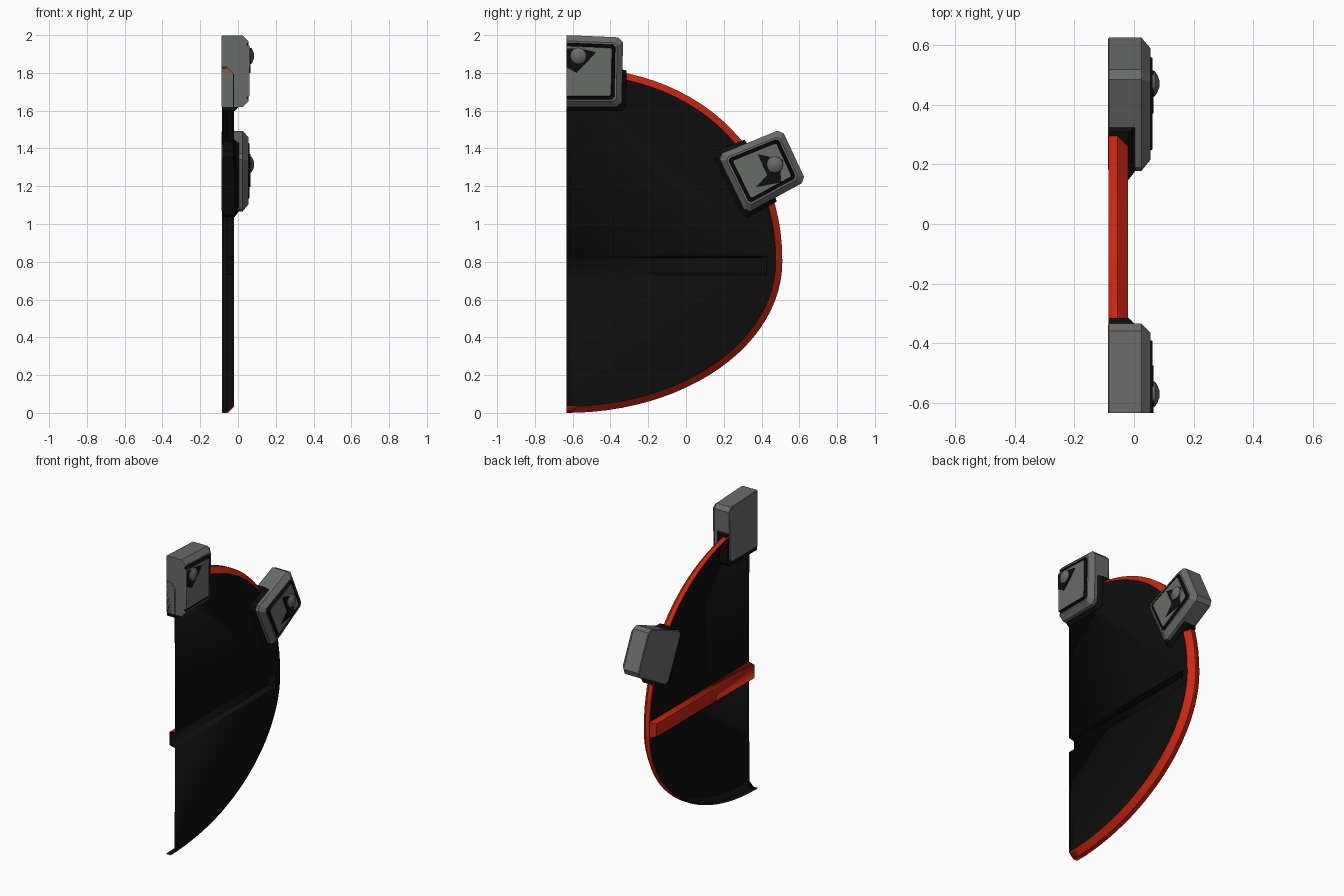
import bpy, bmesh, math
from mathutils import Vector

if "Cube" in bpy.data.objects:
    bpy.data.objects.remove(bpy.data.objects["Cube"])


def material(name, color):
    m = bpy.data.materials.new(name)
    m.use_nodes = True
    m.diffuse_color = (*color, 1)
    m.node_tree.nodes["Principled BSDF"].inputs["Base Color"].default_value = (*color, 1)
    return m


BLACK = material("matte black", (0.004, 0.004, 0.004))
RED = material("red trim", (0.6, 0.02, 0.006))
GREY = material("housing grey", (0.14, 0.146, 0.14))
CUT = -0.633      # open side of the half shell
MID = 0.8         # height of the widest point


def make_object(name, bm, mats):
    mesh = bpy.data.meshes.new(name)
    bm.to_mesh(mesh)
    bm.free()
    for m in mats:
        mesh.materials.append(m)
    ob = bpy.data.objects.new(name, mesh)
    bpy.context.collection.objects.link(ob)
    return ob


def smooth(ob, angle=30):
    bpy.ops.object.select_all(action='DESELECT')
    ob.select_set(True)
    bpy.context.view_layer.objects.active = ob
    bpy.ops.object.shade_smooth_by_angle(angle=math.radians(angle))


def outline(d, n=48):
    """Shell outline from bottom to top, moved inward by d."""
    pts = []
    for i in range(n + 1):
        a = math.pi * (i / n - 0.5)
        c, s = max(math.cos(a), 0), math.sin(a)
        e = 2 / 2.15 if s > 0 else 1
        h = (1.03 if s > 0 else MID) - d
        pts.append((CUT + (1.143 - d) * c ** e, MID + h * math.copysign(abs(s) ** e, s)))
    return pts


def inset(corners, d):
    """Offset a counterclockwise convex polygon inward, then clip its corners."""
    n = len(corners)
    v = [Vector(c) for c in corners]
    sharp = []
    for i in range(n):
        a, b = (v[i] - v[i - 1]).normalized(), (v[(i + 1) % n] - v[i]).normalized()
        na, nb = Vector((-a.y, a.x)), Vector((-b.y, b.x))
        sharp.append(v[i] + (na + nb) * d / (1 + na.dot(nb)))
    clip = max(0.025 - 0.3 * max(d, 0), 0.008)
    out = []
    for i in range(n):
        for j in (i - 1, (i + 1) % n):
            out.append(sharp[i] + (sharp[j] - sharp[i]).normalized() * clip)
    return out


def loft(name, rings, mats, indices=None, cut=False):
    """Closed solid through rings of (x, points); indices colour each band and the end."""
    bm = bmesh.new()
    loops = [[bm.verts.new((x, p[0], p[1])) for p in pts] for x, pts in rings]
    indices = indices or [0] * len(rings)
    n = len(loops[0])
    for lo, hi, mi in zip(loops, loops[1:], indices):
        for i in range(n):
            j = (i + 1) % n
            bm.faces.new((lo[i], lo[j], hi[j], hi[i])).material_index = mi
    bm.faces.new(loops[0][::-1])
    bm.faces.new(loops[-1]).material_index = indices[-1]
    if cut:
        res = bmesh.ops.bisect_plane(bm, geom=bm.verts[:] + bm.edges[:] + bm.faces[:],
                                     plane_co=(0, CUT, 0), plane_no=(0, -1, 0), clear_outer=True)
        edges = [e for e in res["geom_cut"] if isinstance(e, bmesh.types.BMEdge)]
        bmesh.ops.edgeloop_fill(bm, edges=edges)
    bmesh.ops.recalc_face_normals(bm, faces=bm.faces[:])
    return make_object(name, bm, mats)


# Shell: flat panel with a chamfered outer rim and a pressed channel
bm = bmesh.new()
rings = [[bm.verts.new((x, y, z)) for y, z in outline(d)]
         for x, d in ((-0.02, 0.035), (-0.055, 0), (-0.085, 0))]
bm.faces.new(rings[0])
for a, b in zip(rings, rings[1:]):
    for i in range(len(a) - 1):
        bm.faces.new((a[i + 1], a[i], b[i], b[i + 1])).material_index = 2
for co, no in (((0, 0, 0.73), (0, 0, 1)), ((0, 0, 0.83), (0, 0, 1))):
    bmesh.ops.bisect_plane(bm, geom=bm.verts[:] + bm.edges[:] + bm.faces[:], plane_co=co, plane_no=no)


def channel_faces():
    return [f for f in bm.faces if f.material_index == 0
            and 0.73 < f.calc_center_median().z < 0.83]


band = channel_faces()
geom = band + list({e for f in band for e in f.edges}) + list({v for f in band for v in f.verts})
bmesh.ops.bisect_plane(bm, geom=geom, plane_co=(0, 0.43, 0), plane_no=(0, 1, 0))
band = [f for f in channel_faces() if max(v.co.y for v in f.verts) < 0.44]
before = set(bm.faces)
floor = bmesh.ops.extrude_discrete_faces(bm, faces=band)["faces"]
for f in floor:
    f.material_index = 1
    for v in f.verts:
        v.co.x = -0.06
        v.co.z = 0.78 + (v.co.z - 0.78) * 0.8
        if v.co.y > 0.4:
            v.co.y -= 0.03
walls = [f for f in bm.faces if f not in before and f not in floor]
for f in walls:
    f.material_index = 1
bmesh.ops.delete(bm, geom=[f for f in walls if all(v.co.y < CUT + 0.001 for v in f.verts)],
                 context='FACES_ONLY')
# Slots: panel black both sides; channel black then red; rim red then black
shell = make_object("shell", bm, [BLACK, BLACK, RED, BLACK])
solid = shell.modifiers.new("thickness", 'SOLIDIFY')
solid.thickness = 0.006
solid.offset = -1
solid.material_offset = 1
smooth(shell)

# Helper solid that keeps the collars on the shell
wide = [(-0.9, 1.85)] + [(-0.9, -0.01)] + outline(-0.014)
bound = loft("collar_bound", [(-0.2, wide), (0.2, wide)], [BLACK])
bound.hide_render = True
bound.display_type = 'WIRE'


def housing(name, corners, knob, stain, cut):
    """Chamfered box with a grooved face plate, a knob, a dark patch and a collar."""
    layers = [(-0.087, 0.004), (-0.083, 0), (0.025, 0), (0.055, 0.03), (0.055, 0.04),
              (0.048, 0.044), (0.048, 0.052), (0.062, 0.058)]
    loft(name + "_housing", [(x, inset(corners, d)) for x, d in layers],
         [GREY, BLACK], [0, 0, 0, 0, 1, 1, 1, 0], cut)
    collar = loft(name + "_collar", [(x, inset(corners, d)) for x, d in
                                     ((-0.082, -0.022), (-0.018, -0.022), (0.006, 0.002))],
                  [BLACK], cut=cut)
    mod = collar.modifiers.new("fit", 'BOOLEAN')
    mod.operation = 'INTERSECT'
    mod.solver = 'EXACT'
    mod.object = bound
    loft(name + "_dark_patch", [(0.06, stain), (0.065, stain)], [BLACK])
    dome = []
    for x, r in ((0.06, 0.044), (0.07, 0.042), (0.078, 0.03), (0.085, 0.012)):
        dome.append((x, [(knob[0] + r * math.cos(k * math.pi / 6),
                          knob[1] + r * math.sin(k * math.pi / 6)) for k in range(12)]))
    smooth(loft(name + "_knob", dome, [GREY]))


# Top housing, halved at the open side
housing("top",
        [(-0.926, 1.62), (-0.34, 1.62), (-0.333, 1.987), (CUT, 2.0), (-0.933, 1.987)],
        (-0.57, 1.89),
        [(CUT, 1.83), (-0.58, 1.8), (-0.53, 1.85), (-0.475, 1.91), (-0.54, 1.925), (CUT, 1.93)],
        True)

# Side housing, tilted along the rim
housing("side",
        [(0.167, 1.365), (0.318, 1.055), (0.635, 1.228), (0.507, 1.503)],
        (0.47, 1.315),
        [(0.38, 1.37), (0.41, 1.3), (0.43, 1.26), (0.37, 1.195),
         (0.505, 1.22), (0.5, 1.27), (0.515, 1.34)],
        False)
